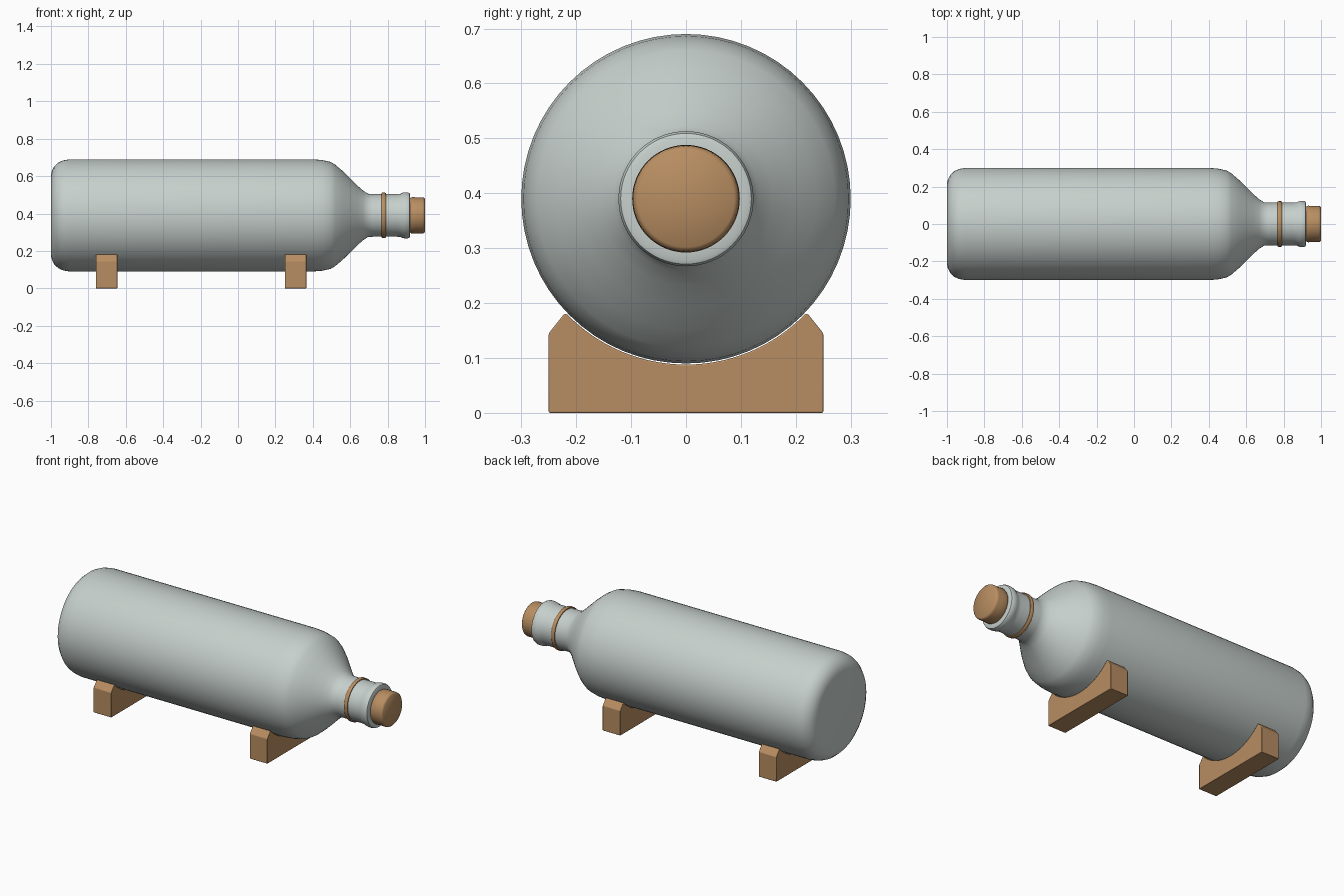
import bpy, bmesh, math

if "Cube" in bpy.data.objects:
    bpy.data.objects.remove(bpy.data.objects["Cube"])

AXIS_Z = 0.39


def material(name, rgb):
    m = bpy.data.materials.new(name)
    m.diffuse_color = (*rgb, 1.0)
    m.use_nodes = True
    m.node_tree.nodes["Principled BSDF"].inputs["Base Color"].default_value = m.diffuse_color
    return m


GLASS = material("pale grey green", (0.57, 0.63, 0.605))
WOOD = material("light wood", (0.48, 0.27, 0.122))


def finish(bm, name, mat, angle):
    bmesh.ops.recalc_face_normals(bm, faces=bm.faces)
    mesh = bpy.data.meshes.new(name)
    bm.to_mesh(mesh)
    bm.free()
    obj = bpy.data.objects.new(name, mesh)
    bpy.context.collection.objects.link(obj)
    mesh.materials.append(mat)
    bpy.ops.object.select_all(action='DESELECT')
    obj.select_set(True)
    bpy.context.view_layer.objects.active = obj
    bpy.ops.object.shade_smooth_by_angle(angle=math.radians(angle))
    return obj


def lathe(name, profile, mat, closed=False, steps=64, angle=40):
    """Revolve (x, radius) points around the bottle axis."""
    bm = bmesh.new()
    verts = [bm.verts.new((x, 0, AXIS_Z + r)) for x, r in profile]
    edges = [bm.edges.new(p) for p in zip(verts, verts[1:])]
    if closed:
        edges.append(bm.edges.new((verts[-1], verts[0])))
    bmesh.ops.spin(bm, geom=verts + edges, cent=(0, 0, AXIS_Z), axis=(1, 0, 0),
                   angle=2 * math.pi, steps=steps)
    bmesh.ops.remove_doubles(bm, verts=bm.verts, dist=0.0002)
    return finish(bm, name, mat, angle)


# Bottle: rounded base, straight body, sloping shoulder, neck and rolled lip
lathe("bottle", [
    (-1.0, 0), (-1.0, 0.215), (-0.995, 0.238), (-0.983, 0.262), (-0.96, 0.283),
    (-0.935, 0.294), (-0.90, 0.30), (0.40, 0.30), (0.45, 0.296), (0.495, 0.286),
    (0.52, 0.271), (0.56, 0.237), (0.60, 0.198), (0.64, 0.158), (0.67, 0.132),
    (0.695, 0.116), (0.72, 0.114), (0.85, 0.114), (0.868, 0.115), (0.88, 0.121),
    (0.892, 0.123), (0.908, 0.123), (0.917, 0.119), (0.92, 0.112), (0.92, 0.09),
    (0.86, 0.088), (0.86, 0)], GLASS)

# Cork stopper with softened ends
lathe("cork", [(0.87, 0), (0.87, 0.085), (0.918, 0.088), (0.922, 0.094), (0.932, 0.098),
               (0.955, 0.096), (0.985, 0.097), (0.994, 0.095), (1.0, 0.088), (1.0, 0)], WOOD, angle=50)

# Thin band around the neck
lathe("neck_band", [(0.768, 0.11), (0.768, 0.119), (0.772, 0.122), (0.786, 0.122),
                    (0.79, 0.119), (0.79, 0.11)], WOOD, closed=True)


def cradle(name, x0, x1):
    """Wooden block with chamfered corners and a round seat for the body."""
    r, top = 0.302, 0.18
    a = math.acos((AXIS_Z - top) / r)
    n = 28
    outline = [(-0.25, 0), (0.25, 0), (0.25, 0.145), (0.222, top)]
    outline += [(r * math.sin(a - 2 * a * i / n), AXIS_Z - r * math.cos(a - 2 * a * i / n))
                for i in range(n + 1)]
    outline += [(-0.222, top), (-0.25, 0.145)]
    bm = bmesh.new()
    face = bm.faces.new([bm.verts.new((x0, y, z)) for y, z in outline])
    ext = bmesh.ops.extrude_face_region(bm, geom=[face])
    bmesh.ops.translate(bm, vec=(x1 - x0, 0, 0),
                        verts=[g for g in ext["geom"] if isinstance(g, bmesh.types.BMVert)])
    obj = finish(bm, name, WOOD, 30)
    bevel = obj.modifiers.new("soft edges", 'BEVEL')
    bevel.width = 0.004
    bevel.segments = 2
    bevel.limit_method = 'ANGLE'
    bevel.angle_limit = math.radians(30)
    return obj


# Two cradles under the body
cradle("rear_cradle", -0.76, -0.645)
cradle("front_cradle", 0.25, 0.365)
